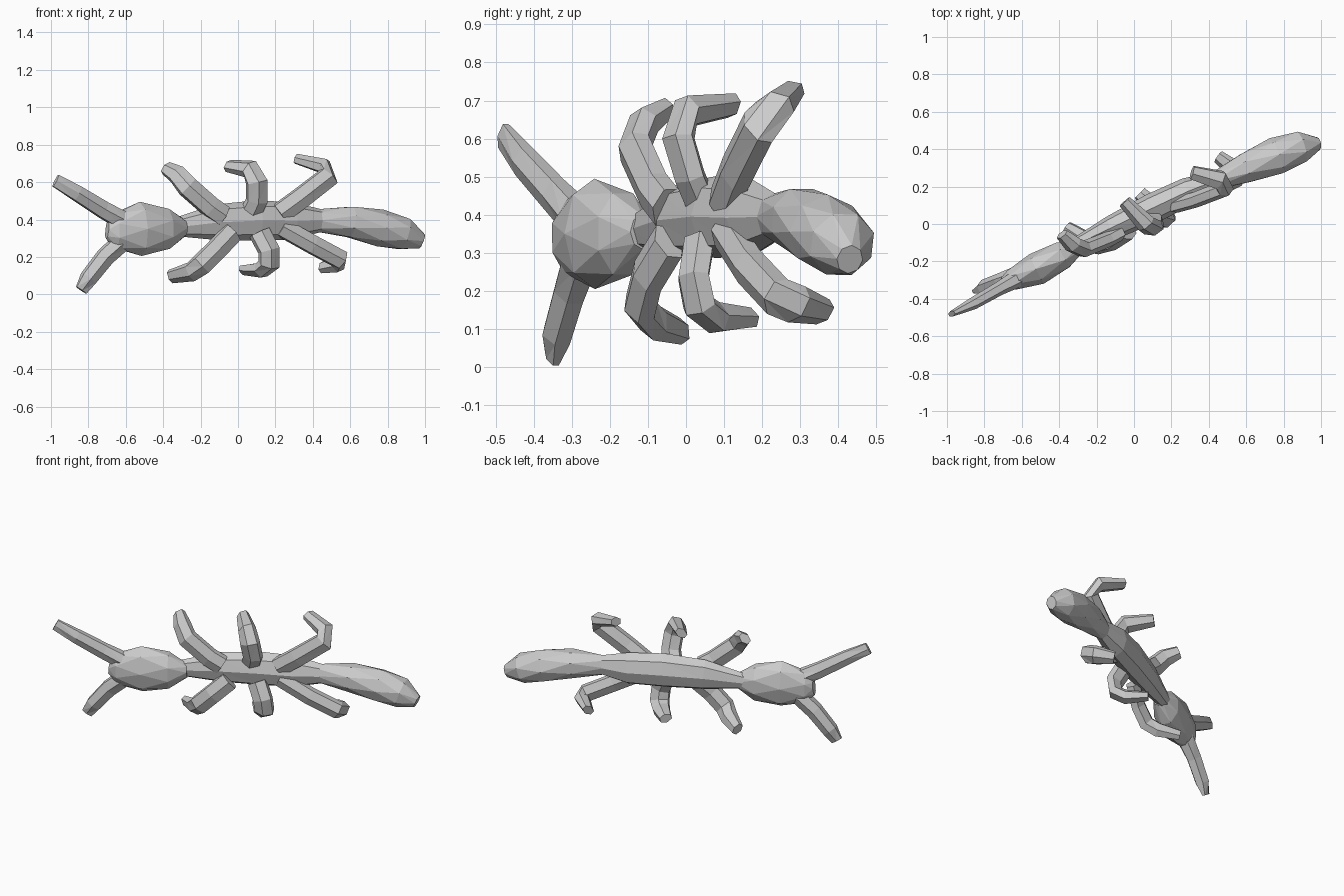
import bpy, bmesh
from math import cos, sin, pi
from mathutils import Vector

SIDE = Vector((-0.4, 0.92, 0)).normalized()   # horizontal normal of the body plane


def loft(name, stations, sides, twist=0.0):
    """Skin rings along a path; each station is (x, y, z, half_width, half_height)."""
    pts = [Vector(s[:3]) for s in stations]
    bm = bmesh.new()
    u, prev, rings = SIDE.copy(), None, []
    for i, s in enumerate(stations):
        t = (pts[min(i + 1, len(pts) - 1)] - pts[max(i - 1, 0)]).normalized()
        if prev is not None:
            u = prev.rotation_difference(t) @ u
        u = (u - t * u.dot(t)).normalized()
        v = u.cross(t)
        prev = t
        # twist turns each ring a little for a faceted, triangulated look
        rings.append([bm.verts.new(pts[i] + u * s[3] * cos(a) + v * s[4] * sin(a))
                      for a in (2 * pi * k / sides + twist * i for k in range(sides))])
    for a, b in zip(rings, rings[1:]):
        for k in range(sides):
            n = (k + 1) % sides
            bm.faces.new((a[k], a[n], b[k]))
            bm.faces.new((a[n], b[n], b[k]))
    bm.faces.new(rings[0][::-1])
    bm.faces.new(rings[-1])
    bmesh.ops.recalc_face_normals(bm, faces=bm.faces[:])
    mesh = bpy.data.meshes.new(name)
    bm.to_mesh(mesh)
    bm.free()
    obj = bpy.data.objects.new(name, mesh)
    bpy.context.collection.objects.link(obj)
    return obj


def limb(name, path, sizes):
    return loft(name, [(*p, *s) for p, s in zip(path, sizes)], 6)


# Head, thorax and abdomen
loft("head", [(-0.70, -0.315, 0.345, 0.03, 0.05), (-0.655, -0.3, 0.34, 0.06, 0.10),
              (-0.52, -0.24, 0.35, 0.088, 0.145), (-0.38, -0.165, 0.35, 0.08, 0.115),
              (-0.285, -0.115, 0.355, 0.035, 0.045)], 8, pi / 8)
loft("thorax", [(-0.33, -0.12, 0.36, 0.035, 0.05), (-0.12, -0.02, 0.385, 0.065, 0.095),
                (0.1, 0.085, 0.395, 0.08, 0.108), (0.29, 0.175, 0.392, 0.075, 0.10),
                (0.47, 0.245, 0.395, 0.042, 0.055)], 8)
loft("abdomen", [(0.42, 0.225, 0.395, 0.045, 0.06), (0.6, 0.3, 0.387, 0.085, 0.088),
                 (0.76, 0.365, 0.355, 0.1, 0.1), (0.89, 0.41, 0.322, 0.09, 0.09),
                 (0.985, 0.43, 0.283, 0.035, 0.04)], 8, pi / 8)

# Antennae
limb("upper_antenna", [(-0.6, -0.28, 0.385), (-0.72, -0.345, 0.452), (-0.86, -0.425, 0.54),
                       (-0.975, -0.48, 0.608)],
     [(0.05, 0.055), (0.037, 0.052), (0.033, 0.047), (0.016, 0.04)])
limb("lower_antenna", [(-0.6, -0.27, 0.3), (-0.71, -0.305, 0.2), (-0.80, -0.338, 0.085),
                       (-0.838, -0.352, 0.022)],
     [(0.055, 0.055), (0.045, 0.054), (0.042, 0.05), (0.016, 0.038)])

# Six legs, each curling round to a foot
legs = {
    "upper_front_leg": [(-0.08, -0.05, 0.42), (-0.145, -0.085, 0.465), (-0.27, -0.135, 0.575),
                        (-0.325, -0.11, 0.64), (-0.385, -0.055, 0.675)],
    "upper_middle_leg": [(0.065, 0.04, 0.43), (0.1, 0.01, 0.5), (0.1, -0.02, 0.6),
                         (0.065, 0.0, 0.67), (-0.05, 0.12, 0.687)],
    "upper_rear_leg": [(0.22, 0.1, 0.43), (0.33, 0.13, 0.51), (0.485, 0.19, 0.63),
                       (0.46, 0.235, 0.685), (0.31, 0.275, 0.725)],
    "lower_front_leg": [(-0.03, -0.045, 0.33), (-0.115, -0.1, 0.24), (-0.195, -0.12, 0.16),
                        (-0.25, -0.085, 0.12), (-0.36, -0.015, 0.095)],
    "lower_middle_leg": [(0.115, 0.035, 0.33), (0.165, 0.02, 0.235), (0.165, 0.035, 0.16),
                         (0.125, 0.075, 0.13), (0.03, 0.165, 0.13)],
    "lower_rear_leg": [(0.23, 0.105, 0.36), (0.4, 0.165, 0.265), (0.55, 0.24, 0.185),
                       (0.54, 0.29, 0.165), (0.45, 0.36, 0.145)],
}
for name, path in legs.items():
    # the lower rear pair is slimmer across, the others are broad and flattened
    broad = 0.056 if name == "lower_rear_leg" else 0.063
    limb(name, path, [(0.042, broad), (0.042, broad), (0.044, broad), (0.043, 0.056), (0.028, 0.04)])
